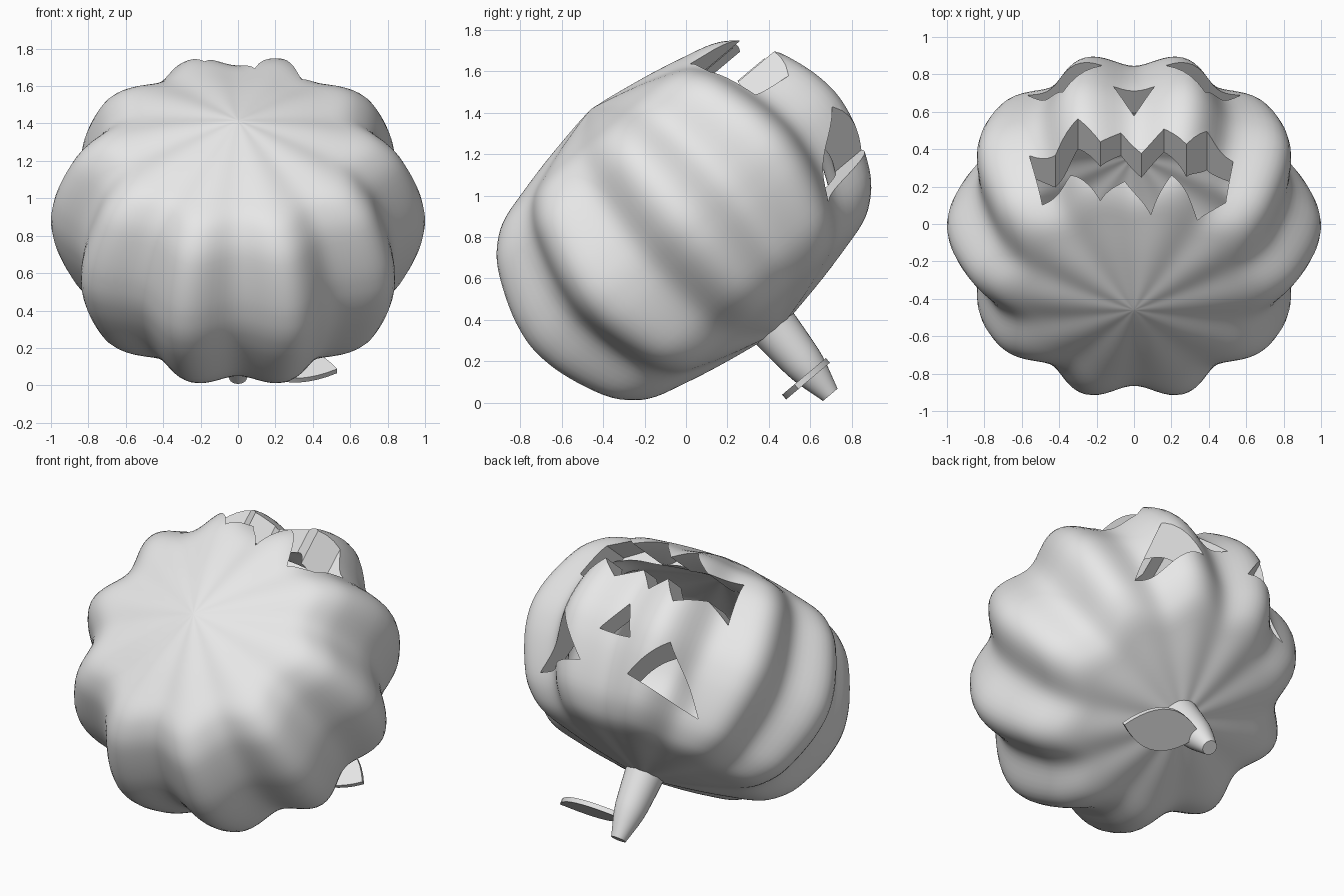
import bpy, bmesh, math
from mathutils import Matrix, Vector

if "Cube" in bpy.data.objects:
    bpy.data.objects.remove(bpy.data.objects["Cube"])

# The pumpkin is modelled upright (face towards -y), then tipped over
TILT = Matrix.Translation((0, -0.01, 0.88)) @ Matrix.Rotation(math.radians(-140), 4, 'X')

grey = bpy.data.materials.new("plain_grey")
grey.diffuse_color = (0.8, 0.8, 0.8, 1)
grey.use_nodes = True
grey.node_tree.nodes["Principled BSDF"].inputs["Base Color"].default_value = grey.diffuse_color


def make_object(name, bm):
    mesh = bpy.data.meshes.new(name)
    bm.to_mesh(mesh)
    bm.free()
    obj = bpy.data.objects.new(name, mesh)
    bpy.context.collection.objects.link(obj)
    mesh.materials.append(grey)
    return obj


def activate(obj):
    bpy.ops.object.select_all(action='DESELECT')
    obj.select_set(True)
    bpy.context.view_layer.objects.active = obj


def finish(obj, angle):
    activate(obj)
    bpy.ops.object.shade_smooth_by_angle(angle=math.radians(angle))
    obj.matrix_world = TILT


def smooth_path(pts, steps):
    """Catmull-Rom curve through the points."""
    pts = [Vector(p) for p in pts]
    ext = [2 * pts[0] - pts[1]] + pts + [2 * pts[-1] - pts[-2]]
    out = []
    for i in range(1, len(ext) - 2):
        a, b, c, d = ext[i - 1:i + 3]
        for k in range(steps):
            t = k / steps
            out.append(0.5 * (2 * b + (c - a) * t + (2 * a - 5 * b + 4 * c - d) * t * t
                              + (3 * b - a - 3 * c + d) * t ** 3))
    return out + [pts[-1]]


def revolve(bm, profile, segments, rib=lambda a: 1.0, flip=False):
    """Closed surface of revolution; profile runs bottom to top as (radius, z)."""
    rings = []
    for r, z in profile:
        ring = []
        for i in range(segments):
            a = 2 * math.pi * i / segments
            ring.append(bm.verts.new((r * rib(a) * math.cos(a), r * rib(a) * math.sin(a), z)))
        rings.append(ring)
    faces = []
    for lo, hi in zip(rings, rings[1:]):
        for i in range(segments):
            j = (i + 1) % segments
            faces.append(bm.faces.new((lo[i], lo[j], hi[j], hi[i])))
    for ring, bottom in ((rings[0], True), (rings[-1], False)):
        faces.append(bm.faces.new(ring[::-1] if bottom else ring))
    if flip:
        bmesh.ops.reverse_faces(bm, faces=faces)


def prism(bm, loop_a, loop_b):
    """Solid between two matching outlines."""
    a = [bm.verts.new(p) for p in loop_a]
    b = [bm.verts.new(p) for p in loop_b]
    bm.faces.new(a)
    bm.faces.new(b[::-1])
    for i in range(len(a)):
        j = (i + 1) % len(a)
        bm.faces.new((a[j], a[i], b[i], b[j]))


# Hollow ribbed shell: ten lobes
def lobes(a):
    return 0.94 + 0.06 * math.cos(10 * a)


half = [(0.003, 0.70), (0.12, 0.685), (0.35, 0.645), (0.55, 0.60), (0.68, 0.565), (0.77, 0.515),
        (0.855, 0.43), (0.92, 0.31), (0.97, 0.18), (0.993, 0.08), (1.0, 0.0)]
path = [(r, -z) for r, z in half] + half[-2::-1]
profile = smooth_path(path, 3)
bm = bmesh.new()
revolve(bm, profile, 160, lobes)
revolve(bm, [p * 0.825 for p in profile], 160, lobes, flip=True)
pumpkin = make_object("pumpkin_shell", bm)

# Face openings as (x, z) outlines
mouth = [(-0.56, -0.20), (-0.42, -0.29), (-0.30, -0.20), (-0.18, -0.33), (-0.07, -0.24),
         (0.04, -0.35), (0.16, -0.25), (0.28, -0.345), (0.39, -0.21), (0.53, -0.245),
         (0.49, -0.47), (0.34, -0.56), (0.20, -0.49), (0.09, -0.585), (-0.05, -0.485),
         (-0.18, -0.565), (-0.34, -0.45), (-0.49, -0.48)]
nose = [(-0.11, 0.08), (0.11, 0.08), (0.0, -0.12)]
eye = [(0.38, 0.04), (0.17, 0.29), (0.57, 0.38)]
other_eye = [(-x, z) for x, z in eye]
bm = bmesh.new()
for outline in (mouth, nose, eye, other_eye):
    prism(bm, [(x, -0.33, z) for x, z in outline], [(x, -1.3, z) for x, z in outline])
bmesh.ops.recalc_face_normals(bm, faces=bm.faces[:])
cutter = make_object("face_cutter", bm)
cutter.hide_render = True

cut = pumpkin.modifiers.new("carve", 'BOOLEAN')
cut.operation = 'DIFFERENCE'
cut.solver = 'EXACT'
cut.object = cutter
activate(pumpkin)
bpy.ops.object.modifier_apply(modifier=cut.name)
bpy.data.objects.remove(cutter)
finish(pumpkin, 35)

# Tapered stem
bm = bmesh.new()
revolve(bm, smooth_path([(0.125, 0.62), (0.117, 0.70), (0.106, 0.82), (0.09, 0.94),
                         (0.046, 1.10)], 3), 32)
finish(make_object("stem", bm), 35)

# Flat pointed leaf beside the stem
start, tip = Vector((0.02, -0.02)), Vector((0.53, 0.10))
side = Vector((-(tip - start).y, (tip - start).x)).normalized()
n = 12
outline = []
for i in range(2 * n):
    t = i / n if i < n else 2 - i / n
    bulge = 0.54 * t * (1 - t) * (1 if i < n else -1)
    outline.append(start.lerp(tip, t) + side * bulge)
bm = bmesh.new()
prism(bm, [(p.x, p.y, 0.95) for p in outline], [(p.x, p.y, 0.98) for p in outline])
bmesh.ops.recalc_face_normals(bm, faces=bm.faces[:])
finish(make_object("leaf", bm), 30)
